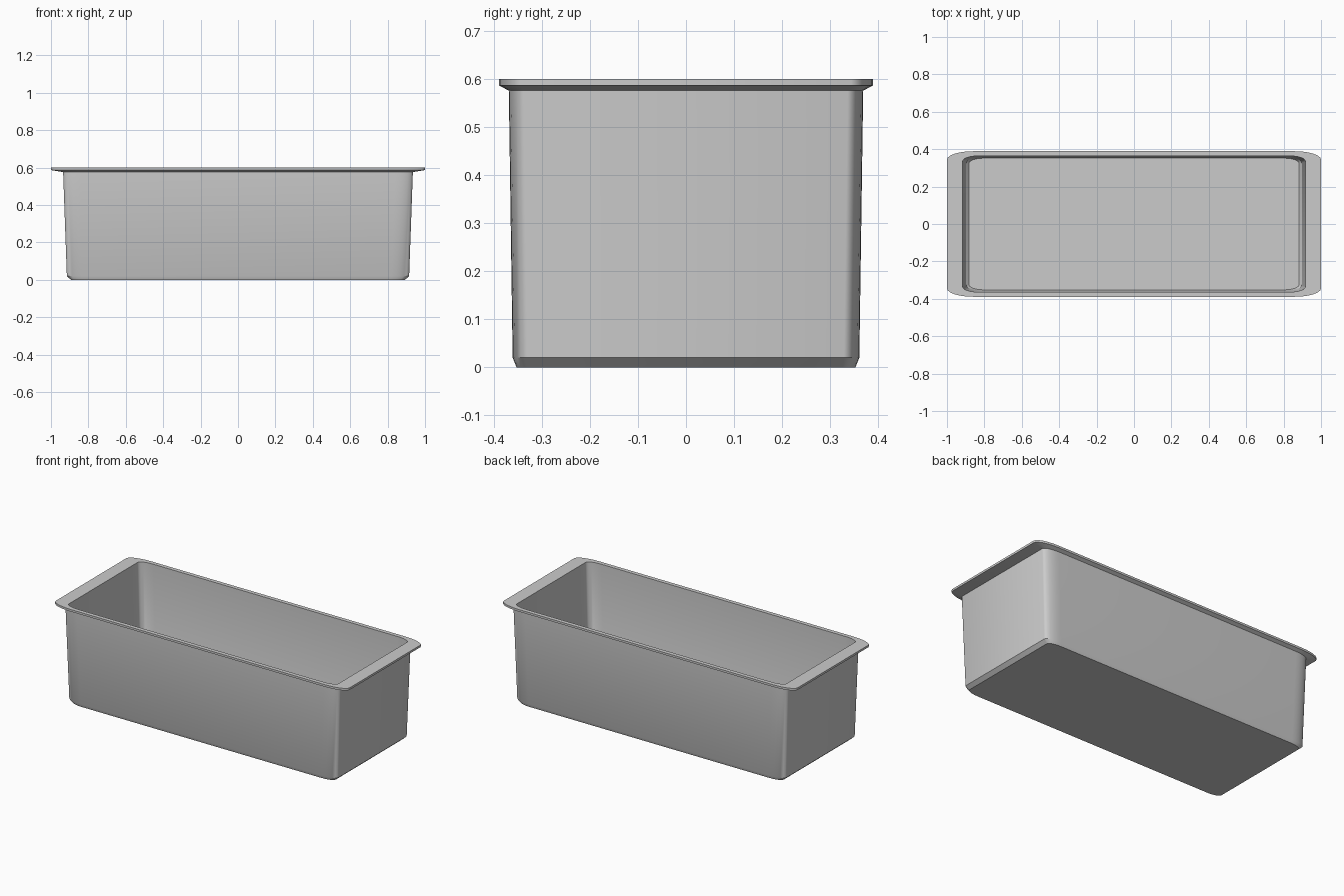
import bpy, bmesh
from math import cos, sin, pi

if "Cube" in bpy.data.objects:
    bpy.data.objects.remove(bpy.data.objects["Cube"])

SEG = 6  # segments per rounded corner


def ring(bm, hx, hy, rx, ry, z):
    """Rounded rectangle with elliptical corners."""
    verts = []
    for q, (sx, sy) in enumerate([(1, 1), (-1, 1), (-1, -1), (1, -1)]):
        for i in range(SEG + 1):
            a = (q + i / SEG) * pi / 2
            verts.append(bm.verts.new((sx * (hx - rx) + rx * cos(a),
                                       sy * (hy - ry) + ry * sin(a), z)))
    return verts


# Half length, half width, corner radii, height: outside base up, over the rim, down inside
profile = [
    (0.893, 0.353, 0.080, 0.027, 0.0),     # base
    (0.915, 0.361, 0.095, 0.032, 0.02),    # base chamfer
    (0.935, 0.369, 0.095, 0.032, 0.576),   # outer wall
    (1.0, 0.389, 0.140, 0.045, 0.587),     # rim underside
    (1.0, 0.389, 0.140, 0.045, 0.6),       # rim edge
    (0.917, 0.364, 0.085, 0.030, 0.6),     # rim top
    (0.897, 0.357, 0.085, 0.030, 0.035),   # inner wall
    (0.882, 0.352, 0.080, 0.027, 0.02),    # inner floor
]

bm = bmesh.new()
rings = [ring(bm, *p) for p in profile]
for a, b in zip(rings, rings[1:]):
    n = len(a)
    for i in range(n):
        j = (i + 1) % n
        bm.faces.new((a[i], a[j], b[j], b[i]))
bm.faces.new(rings[0][::-1])
bm.faces.new(rings[-1])
bmesh.ops.recalc_face_normals(bm, faces=bm.faces)

mesh = bpy.data.meshes.new("tub")
bm.to_mesh(mesh)
bm.free()
tub = bpy.data.objects.new("tub", mesh)
bpy.context.collection.objects.link(tub)
bpy.context.view_layer.objects.active = tub
tub.select_set(True)
bpy.ops.object.shade_smooth_by_angle(angle=pi / 6)
